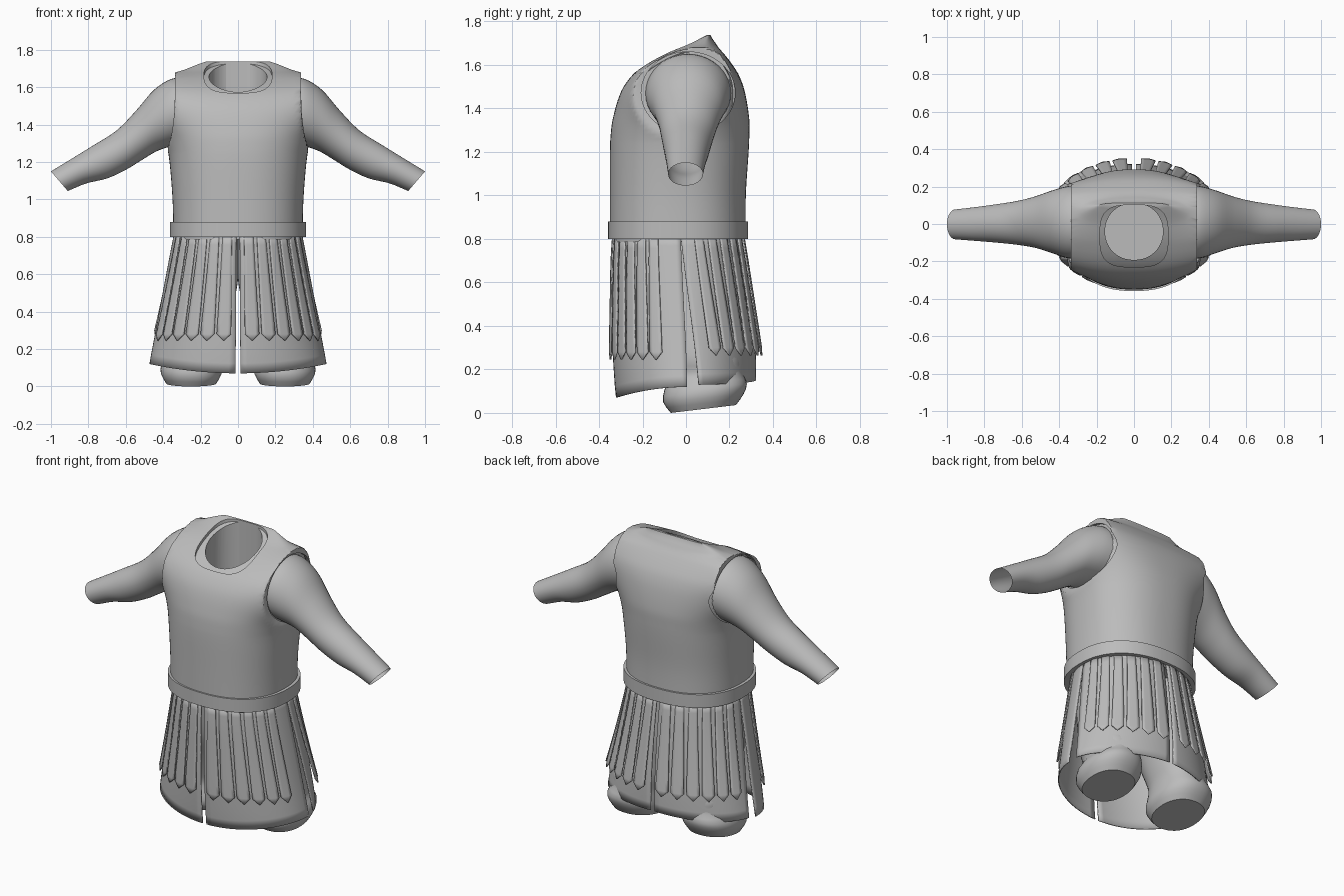
import bpy, bmesh
from math import sin, cos, pi, copysign
from mathutils import Vector

if "Cube" in bpy.data.objects:
    bpy.data.objects.remove(bpy.data.objects["Cube"])

GREY = (0.5, 0.5, 0.5, 1)
cloth = bpy.data.materials.new("plain grey cloth")
cloth.use_nodes = True
cloth.diffuse_color = GREY
bsdf = cloth.node_tree.nodes["Principled BSDF"]
bsdf.inputs["Base Color"].default_value = GREY
bsdf.inputs["Roughness"].default_value = 0.8


def sample(keys, t):
    """Smooth curve through rows of (t, values...)."""
    t = min(max(t, keys[0][0]), keys[-1][0])
    i = max(k for k in range(len(keys) - 1) if keys[k][0] <= t)
    h = keys[i + 1][0] - keys[i][0]
    u = (t - keys[i][0]) / h

    def slope(k, c):
        lo, hi = keys[max(k - 1, 0)], keys[min(k + 1, len(keys) - 1)]
        return (hi[c] - lo[c]) / (hi[0] - lo[0]) * h

    out = []
    for c in range(1, len(keys[0])):
        p, q, m, n = keys[i][c], keys[i + 1][c], slope(i, c), slope(i + 1, c)
        out.append(p + m * u + (3 * (q - p) - 2 * m - n) * u ** 2
                   + (2 * (p - q) + m + n) * u ** 3)
    return out


def steps(a, b, n):
    return [a + (b - a) * i / n for i in range(n + 1)]


def loft(name, rows, closed=True, caps=False, thick=0.0):
    """Skin a list of equal point rows into an object."""
    bm = bmesh.new()
    grid = [[bm.verts.new(p) for p in row] for row in rows]
    n = len(rows[0])
    for r, s in zip(grid, grid[1:]):
        for i in range(n if closed else n - 1):
            j = (i + 1) % n
            bm.faces.new((r[i], r[j], s[j], s[i]))
    if caps:
        bm.faces.new(grid[0][::-1])
        bm.faces.new(grid[-1])
    bmesh.ops.recalc_face_normals(bm, faces=bm.faces)
    me = bpy.data.meshes.new(name)
    bm.to_mesh(me)
    bm.free()
    me.materials.append(cloth)
    ob = bpy.data.objects.new(name, me)
    bpy.context.collection.objects.link(ob)
    if thick:
        ob.modifiers.new("thickness", 'SOLIDIFY').thickness = thick
    smooth(ob)
    return ob


def smooth(ob):
    bpy.ops.object.select_all(action='DESELECT')
    ob.select_set(True)
    bpy.context.view_layer.objects.active = ob
    bpy.ops.object.shade_smooth_by_angle(angle=0.7)


def cut(ob, cutter):
    bpy.context.view_layer.objects.active = ob
    mod = ob.modifiers.new("cut", 'BOOLEAN')
    mod.operation, mod.solver, mod.object = 'DIFFERENCE', 'EXACT', cutter
    bpy.ops.object.modifier_apply(modifier=mod.name)
    bpy.data.objects.remove(cutter)
    smooth(ob)


def oval(w, d, n=2.0, count=64):
    """Superellipse outline as (u, v) pairs."""
    def f(v):
        return copysign(abs(v) ** (2 / n), v)
    return [(w * f(cos(2 * pi * i / count)), d * f(sin(2 * pi * i / count)))
            for i in range(count)]


# Torso rows: height, half width, flat side limit, front, back
TORSO = [(0.80, .345, .4, -.35, .275), (1.0, .35, .4, -.35, .275),
         (1.2, .366, .4, -.35, .288), (1.27, .378, .378, -.347, .291),
         (1.35, .41, .355, -.337, .291), (1.474, .51, .34, -.3, .271),
         (1.55, .59, .338, -.25, .245), (1.6, .62, .338, -.19, .214),
         (1.645, .58, .338, -.11, .18), (1.672, .4, .338, -.053, .156),
         (1.685, .315, .338, -.022, .146), (1.70, .27, .338, .012, .136),
         (1.72, .22, .338, .055, .122), (1.737, .17, .338, .095, .113)]


def torso_ring(z, grow, drop=0.0):
    w, side, yf, yb = sample(TORSO, z)
    d = (yb - yf) / 2
    g = max(grow, -0.5 * d)
    side += grow
    return [(max(-side, min(side, x)), y + (yf + yb) / 2, z - drop)
            for x, y in oval(w + g, d + g, 2.3, 96)]


def torso(name, inset):
    heights = steps(.8, 1.24, 10) + steps(1.26, 1.64, 19) + steps(1.65, 1.737, 12)
    return loft(name, [torso_ring(z, -inset, inset) for z in heights], caps=True)


def neck_cut(ob, w, d, yc, n):
    outline = oval(w, d, n, 48)
    cut(ob, loft("neck_cutter", [[(x, y + yc, z) for x, y in outline]
                                 for z in (1.3, 2)], caps=True))


vest = torso("vest", 0.0)
neck_cut(vest, .182, .166, -.064, 3.2)
for s in (1, -1):
    hole = oval(.216, .188)
    cut(vest, loft("armhole_cutter", [[(s * x, u + .01, v + 1.472) for u, v in hole]
                                      for x in (.3, .6)], caps=True))
undershirt = torso("undershirt", 0.014)
neck_cut(undershirt, .155, .152, -.04, 2.1)

# Belt: a closed band around the waist
belt_rows = [(.8, .018), (.88, .018), (.88, -.01), (.8, -.01), (.8, .018)]
loft("belt", [[(x, y * .975, z) for x, y, _ in torso_ring(.85, g)]
              for z, g in belt_rows])

# Sleeves: top x, top z, bottom x, bottom z, half depth, centre y
SLEEVE = [(0, .29, 1.65, .29, 1.295, .2, .01), (1, .36, 1.643, .37, 1.28, .19, .01),
          (2, .45, 1.585, .44, 1.255, .165, .012), (3, .545, 1.475, .515, 1.21, .137, .01),
          (4, .65, 1.368, .6, 1.158, .117, .006), (5, .78, 1.285, .7, 1.112, .102, .003),
          (6, .89, 1.217, .81, 1.086, .09, .0), (7, 1.0, 1.15, .91, 1.045, .08, -.002)]


def sleeve_ring(t, s):
    xt, zt, xb, zb, d, yc = sample(SLEEVE, t)
    return [(s * ((xt + xb) / 2 + u * (xt - xb) / 2), yc + v, (zt + zb) / 2 + u * (zt - zb) / 2)
            for u, v in oval(1, d, 2, 40)]


# Trouser legs: height, centre x, centre y, half width, half depth
LEG = [(.0, .25, .08, .135, .15), (.05, .25, .08, .162, .185), (.1, .25, .09, .16, .19),
       (.16, .235, .09, .14, .17), (.22, .235, .08, .15, .175), (.35, .21, .04, .155, .18),
       (.52, .17, 0, .166, .2), (.8, .15, -.03, .155, .22)]


def leg_ring(z, s):
    xc, yc, w, d = sample(LEG, z)
    tilt = .12 * max(0, 1 - z / .3)
    return [(s * (xc + x), yc + y, z + .018 + tilt * y) for x, y in oval(w, d, 2.2, 40)]


for side, s in (("left", 1), ("right", -1)):
    loft(side + "_sleeve", [sleeve_ring(t, s) for t in steps(0, 7, 28)])
    loft(side + "_trouser_leg", [leg_ring(z, s) for z in steps(0, .8, 32)], caps=True)

# Skirt: height, half width, front, back, centre y
SKIRT = [(.07, .48, -.322, .32, .005), (.13, .472, -.328, .322, .005),
         (.3, .44, -.338, .32, 0), (.5, .403, -.342, .305, -.01),
         (.7, .365, -.342, .282, -.02), (.82, .342, -.335, .263, -.025)]


def skirt_point(t, z, sx, sy, out=0.0):
    """t runs from the middle of the front or back (0) to the side (pi/2)."""
    a, yf, yb, yc = sample(SKIRT, z)
    d = yc - yf if sy < 0 else yb - yc
    return Vector((sx * (a + out) * sin(t), yc + sy * (d + out) * cos(t), z))


def panel(name, sx, sy):
    rows = []
    for f in steps(0, 1, 14):
        row = []
        end = pi / 2 - (.17 * f if sy > 0 else 0)
        for t in steps(.027, end, 20):
            k = sin(t)
            hem = .07 + .05 * k * k if sy < 0 else .15 - .02 * k
            row.append(skirt_point(t, .82 + (hem - .82) * f, sx, sy))
        rows.append(row)
    loft(name, rows, closed=False, thick=.006)


def strap(name, i, sx, sy):
    tip = .245 if sy < 0 else .265
    flare = .014 if sy < 0 else .03
    lean = .024 * i if sy > 0 else 0
    rows = []
    for z in steps(.81, tip + .035, 10) + [tip]:
        f = (.81 - z) / .56
        half = .004 if z == tip else .07 + .016 * f
        t = .165 + .2 * i + lean * (1 - f)
        rows.append([skirt_point(t + k * half, z, sx, sy, .006 + flare * f * f)
                     for k in (-1, -.5, 0, .5, 1)])
    loft(name, rows, closed=False, thick=.007)


for side, sx in (("left", 1), ("right", -1)):
    for end, sy in (("front", -1), ("back", 1)):
        panel(f"{end}_{side}_skirt_panel", sx, sy)
        for i in range(6):
            strap(f"{end}_{side}_strap_{i + 1}", i, sx, sy)
